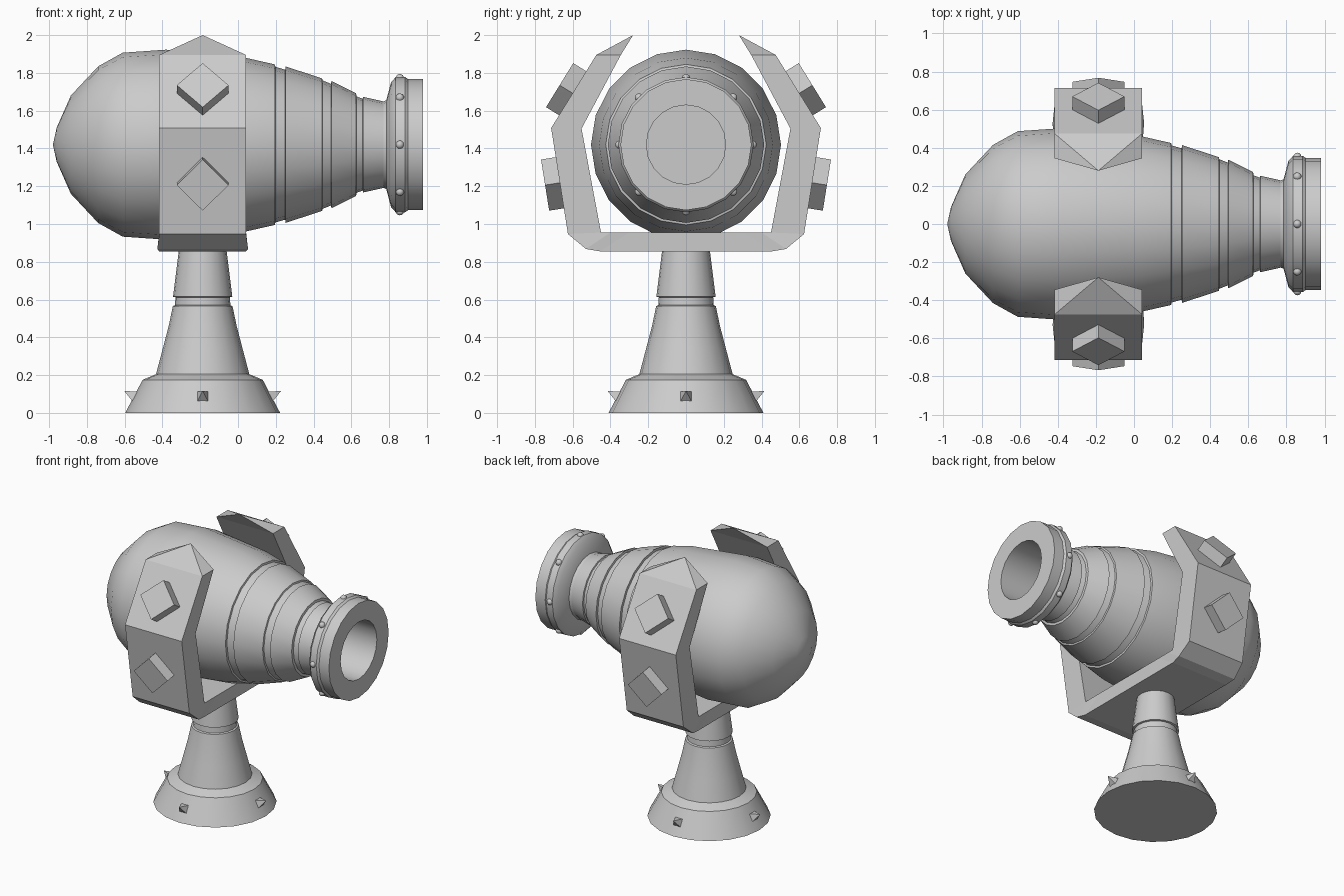
import bpy, bmesh, math
from mathutils import Matrix, Vector

if "Cube" in bpy.data.objects:
    bpy.data.objects.remove(bpy.data.objects["Cube"])

grey = bpy.data.materials.new("plain_grey")
grey.use_nodes = True
GREY = (0.6, 0.6, 0.6, 1)
grey.diffuse_color = GREY
grey.node_tree.nodes["Principled BSDF"].inputs["Base Color"].default_value = GREY

PIVOT_X = -0.187
AXIS_Z = 1.42
SIDES = 20


def finish(bm, name, smooth=False):
    bmesh.ops.recalc_face_normals(bm, faces=bm.faces)
    mesh = bpy.data.meshes.new(name)
    bm.to_mesh(mesh)
    bm.free()
    mesh.materials.append(grey)
    obj = bpy.data.objects.new(name, mesh)
    bpy.context.collection.objects.link(obj)
    if smooth:
        bpy.ops.object.select_all(action="DESELECT")
        obj.select_set(True)
        bpy.context.view_layer.objects.active = obj
        bpy.ops.object.shade_smooth_by_angle(angle=math.radians(32))
    return obj


def lathe(name, profile, matrix):
    """Revolve (radius, height) points about z; radius 0 closes to a pole."""
    bm = bmesh.new()
    rings = []
    for r, h in profile:
        count = SIDES if r > 0 else 1
        rings.append([bm.verts.new((r * math.cos(math.tau * i / SIDES),
                                    r * math.sin(math.tau * i / SIDES), h))
                      for i in range(count)])
    for a, b in zip(rings, rings[1:]):
        for i in range(SIDES):
            j = (i + 1) % SIDES
            quad = [a[i % len(a)], a[j % len(a)], b[j % len(b)], b[i % len(b)]]
            bm.faces.new(list(dict.fromkeys(quad)))
    bm.transform(matrix)
    return finish(bm, name, smooth=True)


def outward(position, direction, spin=0.0):
    """Place local z along a direction, with local y kept upright."""
    z = Vector(direction).normalized()
    x = Vector((0, 0, 1)).cross(z).normalized()
    rot = Matrix((x, z.cross(x), z)).transposed().to_4x4()
    return Matrix.Translation(position) @ rot @ Matrix.Rotation(spin, 4, "Z")


# Pedestal with flared foot and collar
lathe("pedestal", [(0, 0), (0.41, 0), (0.318, 0.175), (0.247, 0.205), (0.21, 0.345),
                   (0.18, 0.46), (0.158, 0.565), (0.147, 0.57), (0.144, 0.612),
                   (0.157, 0.615), (0.125, 0.87), (0, 0.87)],
      Matrix.Translation((PIVOT_X, 0, 0)))

# Barrel: rounded rear, stepped bands, flanged muzzle and bore
barrel = [(0, -0.98), (0.09, -0.96), (0.26, -0.885), (0.415, -0.74), (0.487, -0.61),
          (0.503, -0.38), (0.46, 0.04), (0.425, 0.195), (0.412, 0.198), (0.397, 0.25),
          (0.414, 0.252), (0.351, 0.445), (0.34, 0.448), (0.322, 0.492), (0.337, 0.495),
          (0.272, 0.625), (0.255, 0.628), (0.243, 0.66), (0.253, 0.663), (0.229, 0.77),
          (0.235, 0.785), (0.33, 0.81), (0.358, 0.835), (0.358, 0.885), (0.347, 0.9),
          (0.347, 0.98), (0.21, 0.98), (0.21, 0.5), (0, 0.5)]
lathe("barrel", barrel,
      Matrix.Translation((0, 0, AXIS_Z)) @ Matrix.Rotation(math.pi / 2, 4, "Y"))

# Cradle: lofted U of four-cornered stations with pointed tips
# each station: outer y, outer z, inner y, inner z, extra outer half width
half = [(0, 0.855, 0, 0.955, 0), (0.455, 0.855, 0.3, 0.955, 0),
        (0.53, 0.868, 0.4, 0.955, 0.01), (0.625, 0.947, 0.45, 0.955, 0),
        (0.714, 1.508, 0.553, 1.505, 0), (0.475, 1.895, 0.345, 1.895, 0)]
stations = [(-a, b, -c, d, e) for a, b, c, d, e in reversed(half[1:])] + half
bm = bmesh.new()
W = 0.23
loops = []
for oy, oz, iy, iz, extra in stations:
    corners = [(-W - extra, oy, oz), (W + extra, oy, oz), (W, iy, iz), (-W, iy, iz)]
    loops.append([bm.verts.new((x + PIVOT_X, y, z)) for x, y, z in corners])
for a, b in zip(loops, loops[1:]):
    for i in range(4):
        j = (i + 1) % 4
        bm.faces.new((a[i], a[j], b[j], b[i]))
for side, loop in ((-1, loops[0]), (1, loops[-1])):
    tip = bm.verts.new((PIVOT_X, side * 0.28, 2.0))
    for i in range(4):
        bm.faces.new((loop[i], loop[(i + 1) % 4], tip))
finish(bm, "cradle")

# Diamond studs on the cradle arms
for side, end in ((-1, "right"), (1, "left")):
    for label, y, z, ny, nz in (("upper", 0.669, 1.735, 0.85, 0.525),
                                ("lower", 0.746, 1.206, 0.988, -0.157)):
        normal = Vector((0, side * ny, nz))
        centre = Vector((PIVOT_X, side * y, z)) - normal * 0.05
        bm = bmesh.new()
        bmesh.ops.create_cone(bm, cap_ends=True, segments=4, radius1=0.137,
                              radius2=0.137, depth=0.1, matrix=outward(centre, normal))
        # turn the square so that its points face up and sideways
        if abs(max(v.co.x for v in bm.verts) - PIVOT_X) < 0.12:
            bmesh.ops.rotate(bm, verts=bm.verts, cent=centre,
                             matrix=Matrix.Rotation(math.pi / 4, 3, normal))
        finish(bm, f"{label}_{end}_stud")

# Spikes around the foot
for k in range(4):
    a = k * math.pi / 2
    c, s = math.cos(a), math.sin(a)
    bm = bmesh.new()
    bmesh.ops.create_cone(bm, cap_ends=True, segments=4, radius1=0.05, radius2=0, depth=0.08)
    # align the square base with the foot, then move it out
    if max(v.co.x for v in bm.verts) > 0.045:
        bm.transform(Matrix.Rotation(math.pi / 4, 4, "Z"))
    bm.transform(outward((PIVOT_X + c * 0.38, s * 0.38, 0.098), (c * 0.885, s * 0.885, 0.465)))
    finish(bm, f"foot_spike_{k + 1}")

# Rivets around the muzzle flange
for k in range(8):
    a = k * math.pi / 4
    bm = bmesh.new()
    bmesh.ops.create_uvsphere(bm, u_segments=12, v_segments=8, radius=0.022)
    bm.transform(Matrix.Translation((0.857, 0.352 * math.sin(a), AXIS_Z + 0.352 * math.cos(a))))
    finish(bm, f"muzzle_rivet_{k + 1}", smooth=True)
